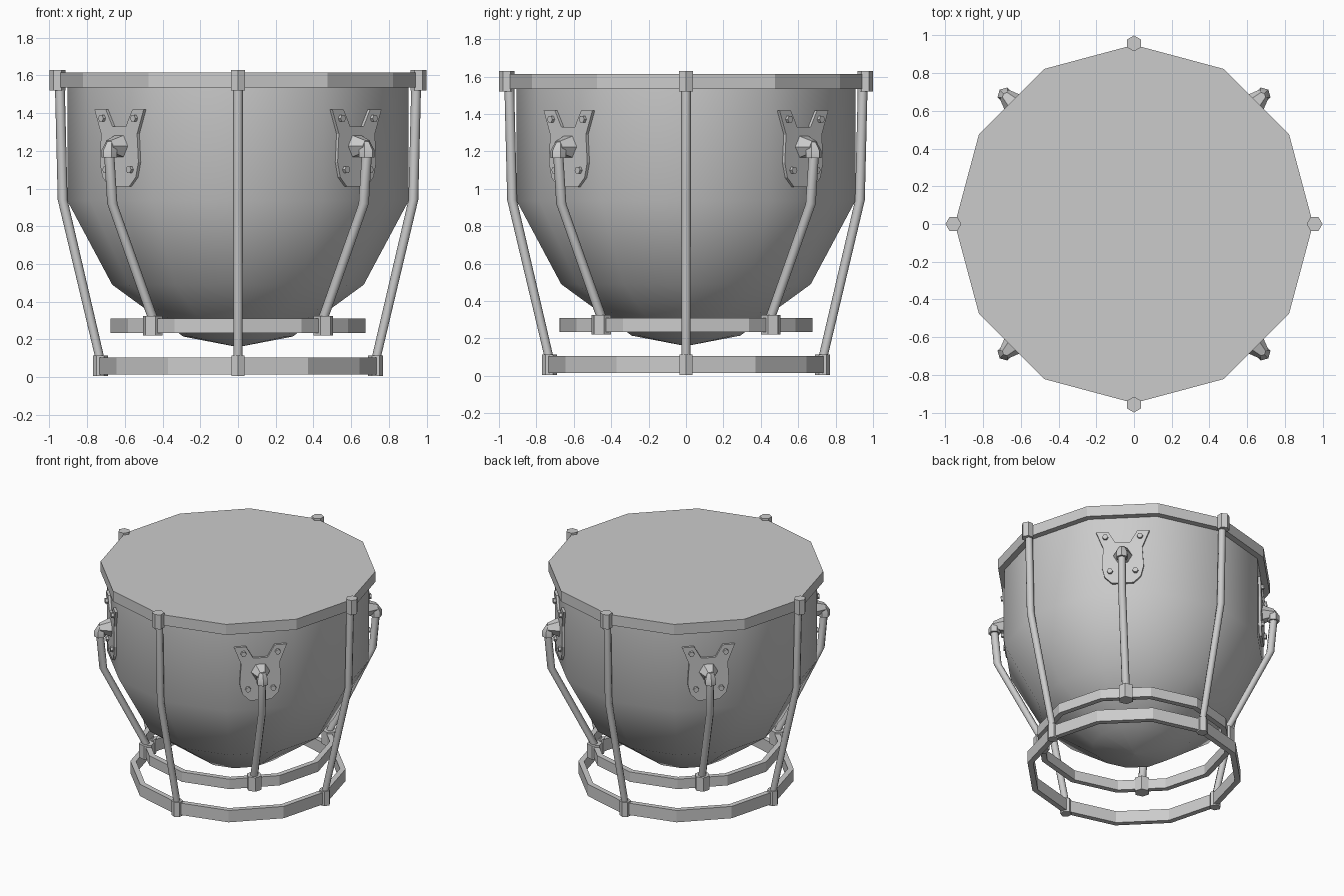
import bpy, bmesh, math
from mathutils import Matrix, Vector

if "Cube" in bpy.data.objects:
    bpy.data.objects.remove(bpy.data.objects["Cube"])

metal = bpy.data.materials.new("light_grey")
metal.diffuse_color = (0.6, 0.6, 0.6, 1)
metal.use_nodes = True
metal.node_tree.nodes["Principled BSDF"].inputs["Base Color"].default_value = metal.diffuse_color


def finish(name, bm, smooth=None):
    """Turn a bmesh into a named object, optionally smooth below an angle."""
    bmesh.ops.recalc_face_normals(bm, faces=bm.faces)
    me = bpy.data.meshes.new(name)
    bm.to_mesh(me)
    bm.free()
    me.materials.append(metal)
    ob = bpy.data.objects.new(name, me)
    bpy.context.collection.objects.link(ob)
    if smooth is not None:
        bpy.ops.object.select_all(action='DESELECT')
        ob.select_set(True)
        bpy.context.view_layer.objects.active = ob
        bpy.ops.object.shade_smooth_by_angle(angle=math.radians(smooth))
    return ob


def loft(bm, sections, sides, closed=False):
    """Stack level polygons given as (x offset, z, radius)."""
    rings = []
    for cx, z, r in sections:
        rings.append([bm.verts.new((cx + r * math.cos(2 * math.pi * i / sides),
                                    r * math.sin(2 * math.pi * i / sides), z))
                      for i in range(sides)])
    pairs = list(zip(rings, rings[1:]))
    if closed:
        pairs.append((rings[-1], rings[0]))
    else:
        bm.faces.new(rings[0])
        bm.faces.new(rings[-1])
    for a, b in pairs:
        for i in range(sides):
            j = (i + 1) % sides
            bm.faces.new((a[i], a[j], b[j], b[i]))


def lofted(name, sections, sides, angle=0, smooth=None, closed=False):
    bm = bmesh.new()
    loft(bm, sections, sides, closed)
    bm.transform(Matrix.Rotation(angle, 4, 'Z'))
    return finish(name, bm, smooth)


def band(name, z0, z1, outer, inner):
    lofted(name, [(0, z0, outer), (0, z1, outer), (0, z1, inner), (0, z0, inner)],
           12, closed=True)


# Bowl, drum head with rim, and the two base hoops
lofted("bowl", [(0, 0.16, 0.004), (0, 0.215, 0.29), (0, 0.49, 0.667),
                (0, 0.935, 0.905), (0, 1.56, 0.905)], 12, smooth=45)
lofted("head_rim", [(0, 1.535, 0.95), (0, 1.615, 0.95)], 12)
band("middle_hoop", 0.235, 0.31, 0.675, 0.635)
band("base_hoop", 0.015, 0.105, 0.745, 0.705)

# Four tall struts from rim to base hoop, with hexagonal clamps
for k in range(4):
    a = k * math.pi / 2
    lofted("tall_strut", [(0.735, 0.06, 0.024), (0.735, 0.11, 0.024),
                          (0.93, 0.94, 0.026), (0.945, 1.55, 0.026)], 8, a, 50)
    lofted("rim_clamp", [(0.958, 1.52, 0.042), (0.958, 1.63, 0.042)], 6, a)
    lofted("base_clamp", [(0.73, 0.005, 0.04), (0.73, 0.115, 0.04)], 6, a)

# Right half of the mounting plate outline, as (across, height)
half = [(0.05, 1.33), (0.10, 1.42), (0.185, 1.42), (0.135, 1.29),
        (0.145, 1.14), (0.125, 1.06), (0.075, 1.01)]
outline = half + [(-u, z) for u, z in reversed(half)]
out = Matrix.Rotation(math.pi / 2, 4, 'Y')   # turns local z to point outwards

for k in range(4):
    a = math.pi / 4 + k * math.pi / 2
    turn = Matrix.Rotation(a, 4, 'Z')

    # Notched plate on the bowl wall
    bm = bmesh.new()
    face = bm.faces.new([bm.verts.new((0.868, u, z)) for u, z in outline])
    ext = bmesh.ops.extrude_face_region(bm, geom=[face])
    bmesh.ops.translate(bm, vec=(0.024, 0, 0),
                        verts=[v for v in ext["geom"] if isinstance(v, bmesh.types.BMVert)])
    bm.transform(turn)
    finish("mounting_plate", bm)

    # Plate bolts
    bm = bmesh.new()
    for u, z in ((0.12, 1.372), (-0.12, 1.372), (0.088, 1.1), (-0.088, 1.1)):
        bmesh.ops.create_cone(bm, cap_ends=True, segments=6, radius1=0.02, radius2=0.02,
                              depth=0.03, matrix=Matrix.Translation((0.895, u, z)) @ out)
    bm.transform(turn)
    finish("plate_bolts", bm)

    # Tapered boss with a downward socket
    bm = bmesh.new()
    bmesh.ops.create_cone(bm, cap_ends=True, segments=6, radius1=0.07, radius2=0.035,
                          depth=0.09, matrix=Matrix.Translation((0.925, 0, 1.225)) @ out)
    loft(bm, [(0.966, 1.165, 0.042), (0.966, 1.205, 0.042), (0.955, 1.25, 0.024)], 6)
    bm.transform(turn)
    finish("strut_boss", bm, 35)

    # Short bent strut and its clamp on the middle hoop
    lofted("short_strut", [(0.643, 0.27, 0.027), (0.643, 0.32, 0.027),
                           (0.943, 0.92, 0.027), (0.966, 1.18, 0.027)], 8, a, 50)
    lofted("hoop_clamp", [(0.64, 0.22, 0.054), (0.64, 0.325, 0.054)], 6, a)
